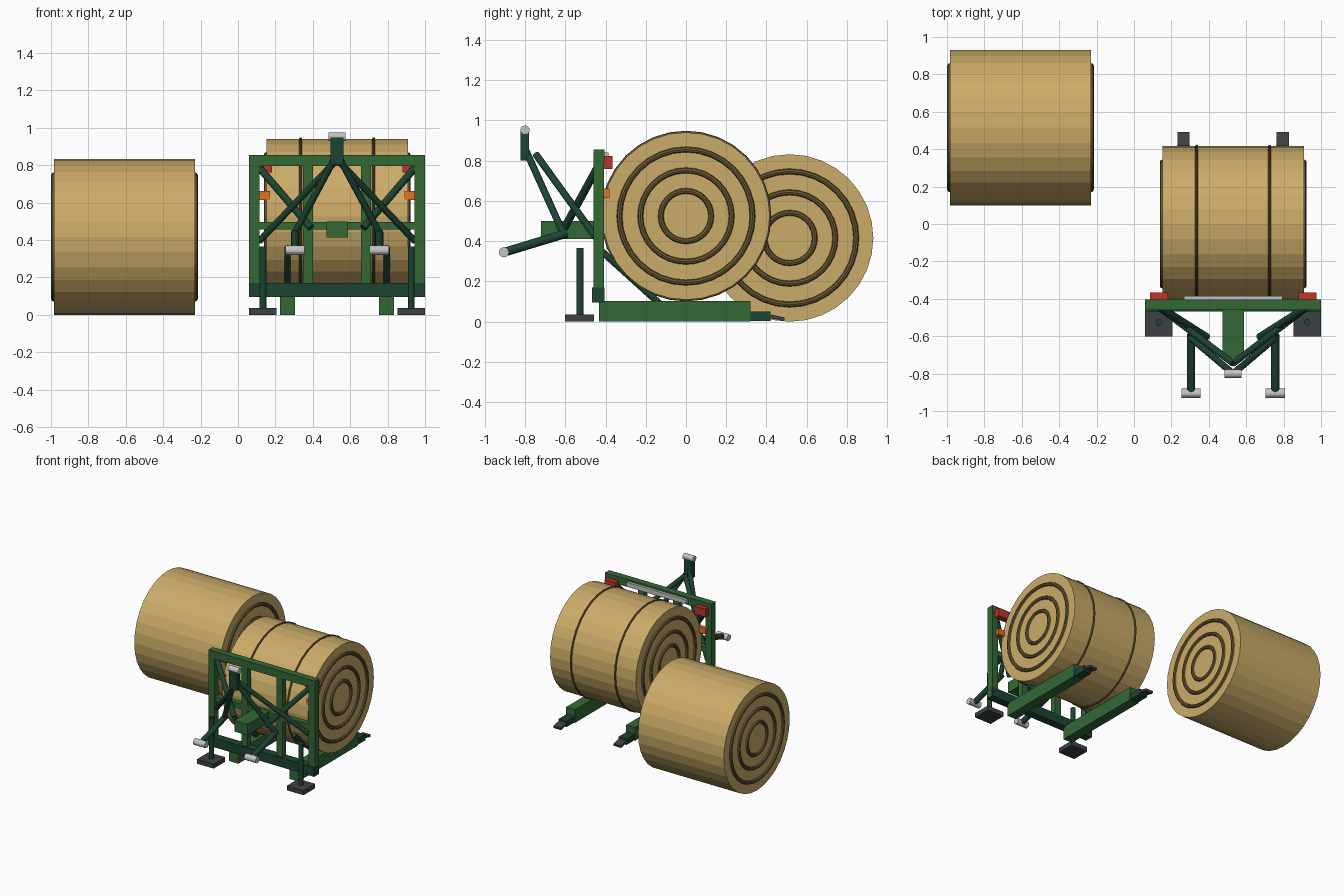
import bpy, math
from mathutils import Vector

if "Cube" in bpy.data.objects:
    bpy.data.objects.remove(bpy.data.objects["Cube"])

def mat(name, rgb):
    m = bpy.data.materials.new(name)
    m.diffuse_color = (*rgb, 1)
    m.use_nodes = True
    m.node_tree.nodes["Principled BSDF"].inputs["Base Color"].default_value = m.diffuse_color
    return m

STRAW = mat("straw", (0.60, 0.41, 0.14))
TWINE = mat("twine brown", (0.15, 0.10, 0.035))
GREEN = mat("frame green", (0.034, 0.14, 0.036))
DARK = mat("dark green", (0.012, 0.058, 0.031))
GREY = mat("dark grey", (0.048, 0.052, 0.058))
SILVER = mat("silver", (0.55, 0.55, 0.55))
RED = mat("lamp red", (0.52, 0.035, 0.022))
ORANGE = mat("lamp orange", (0.75, 0.17, 0.018))
CX = 0.53  # centre line of the carrier

def finish(name, m):
    o = bpy.context.object
    o.name = name
    o.data.materials.append(m)
    return o

def box(name, m, x, y, z, tilt=0):
    lo, hi = Vector((x[0], y[0], z[0])), Vector((x[1], y[1], z[1]))
    bpy.ops.mesh.primitive_cube_add(size=1, location=(lo + hi) / 2, rotation=(tilt, 0, 0))
    bpy.context.object.scale = hi - lo
    return finish(name, m)

def tube(name, m, a, b, r, n=12):
    a, b = Vector(a), Vector(b)
    d = b - a
    bpy.ops.mesh.primitive_cylinder_add(vertices=n, radius=r, depth=d.length, location=(a + b) / 2,
                                        rotation=d.to_track_quat('Z', 'Y').to_euler())
    return finish(name, m)

def ring(name, x, y, z, r, t):
    bpy.ops.mesh.primitive_torus_add(major_segments=32, minor_segments=8, major_radius=r, minor_radius=t,
                                     location=(x, y, z), rotation=(0, math.pi / 2, 0))
    return finish(name, TWINE)

# Round bales with spiral rings on both ends
def bale(name, x, y, z):
    h = 0.378
    bpy.ops.mesh.primitive_cylinder_add(vertices=32, radius=0.416, depth=2 * h, location=(x, y, z),
                                        rotation=(0, math.pi / 2, 0))
    finish(name, STRAW)
    for s in (-1, 1):
        for r in (0.331, 0.227, 0.125):
            ring(name + "_end_ring", x + s * h, y, z, r, 0.014)

bale("loose_bale", -0.607, 0.515, 0.416)
bale("carried_bale", CX, 0, 0.525)
for x in (0.335, 0.725):
    ring("bale_twine", x, 0, 0.525, 0.416, 0.008)

# Upright frame
box("top_beam", GREEN, (0.06, 1.0), (-0.46, -0.405), (0.795, 0.855))
box("middle_beam", GREEN, (0.10, 0.96), (-0.455, -0.41), (0.455, 0.495))
box("bottom_beam", DARK, (0.06, 1.0), (-0.468, -0.405), (0.095, 0.17))
box("drawbar", GREEN, (0.472, 0.588), (-0.72, -0.44), (0.412, 0.50))
box("reflector_strip", SILVER, (0.267, 0.793), (-0.406, -0.384), (0.807, 0.842))

# Top hitch
box("hitch_mast", DARK, (0.495, 0.565), (-0.822, -0.78), (0.80, 0.955))
tube("top_pin", SILVER, (0.485, -0.80, 0.952), (0.575, -0.80, 0.952), 0.023, 16)

# Everything mirrored left and right of the carrier centre line
for s, side in ((1, "left"), (-1, "right")):
    X = lambda x: CX + s * (x - CX)
    P = lambda x, y, z: (X(x), y, z)
    R = lambda a, b: tuple(sorted((X(a), X(b))))

    # posts
    box(side + "_outer_post", GREEN, R(0.06, 0.115), (-0.46, -0.408), (0.10, 0.85))
    box(side + "_inner_post", GREEN, R(0.348, 0.402), (-0.455, -0.41), (0.15, 0.81))

    # forks with stepped tips and braces
    box(side + "_fork", GREEN, R(0.225, 0.305), (-0.432, 0.32), (0, 0.104))
    box(side + "_fork_nose", DARK, R(0.23, 0.30), (0.31, 0.42), (0.003, 0.05))
    box(side + "_fork_tip", GREY, R(0.232, 0.298), (0.395, 0.49), (0.013, 0.031), -0.2)
    tube(side + "_fork_brace", DARK, P(0.265, -0.43, 0.36), P(0.265, -0.12, 0.08), 0.017)

    # hitch tubes
    tube(side + "_upper_strut", DARK, P(0.115, -0.43, 0.785), P(0.39, -0.605, 0.465), 0.02)
    tube(side + "_mast_strut", DARK, P(0.115, -0.43, 0.395), P(0.53, -0.745, 0.83), 0.018)
    tube(side + "_mast_leg", DARK, P(0.53, -0.80, 0.86), P(0.305, -0.61, 0.44), 0.018)
    tube(side + "_lower_arm", DARK, P(0.305, -0.59, 0.44), P(0.305, -0.905, 0.345), 0.022)
    tube(side + "_lower_pin", SILVER, P(0.254, -0.905, 0.345), P(0.356, -0.905, 0.345), 0.025, 16)

    # parking stands
    box(side + "_stand_foot", GREY, R(0.06, 0.207), (-0.602, -0.457), (0, 0.036))
    tube(side + "_stand_post", DARK, P(0.134, -0.527, 0.03), P(0.134, -0.527, 0.365), 0.018)

    # lamps
    box(side + "_red_lamp", RED, R(0.085, 0.181), (-0.408, -0.366), (0.76, 0.823))
    box(side + "_orange_lamp", ORANGE, R(0.095, 0.17), (-0.41, -0.38), (0.615, 0.662))
